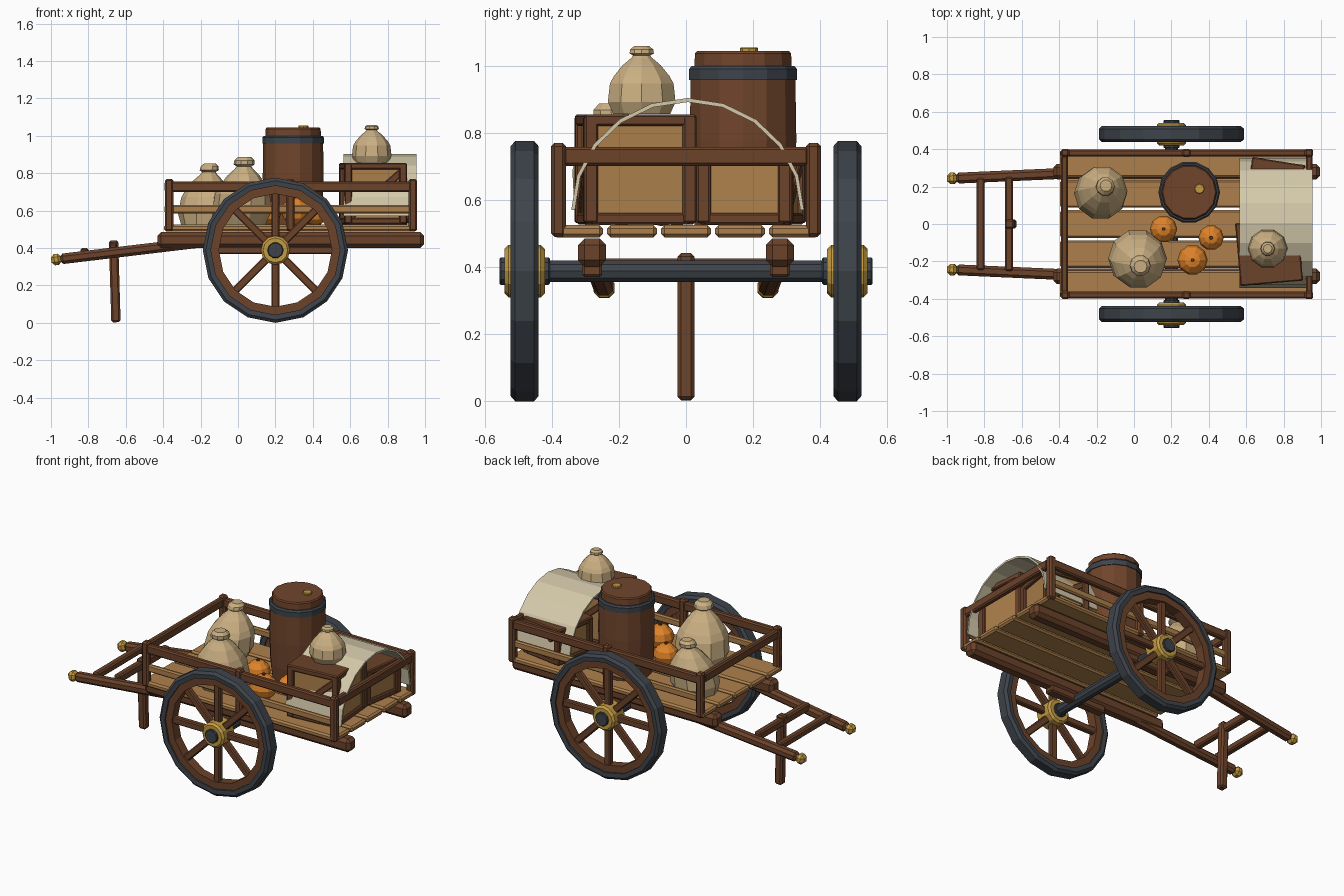
import bpy, bmesh, math
from mathutils import Matrix, Vector, Euler

if "Cube" in bpy.data.objects:
    bpy.data.objects.remove(bpy.data.objects["Cube"])


def material(name, r, g, b):
    lin = [((c / 255 + 0.055) / 1.055) ** 2.4 for c in (r, g, b)]
    m = bpy.data.materials.new(name)
    m.diffuse_color = (*lin, 1)
    m.use_nodes = True
    m.node_tree.nodes["Principled BSDF"].inputs["Base Color"].default_value = m.diffuse_color
    return m


DARK = material("dark_wood", 107, 66, 42)
LIGHT = material("light_wood", 174, 128, 76)
IRON = material("iron", 62, 68, 75)
BRASS = material("brass", 196, 156, 66)
SACK = material("sackcloth", 202, 175, 130)
CANVAS = material("canvas", 212, 201, 170)
ORANGE = material("orange_skin", 224, 132, 42)
BARREL = material("barrel_wood", 112, 69, 44)


def finish(name, bm, mat, matrix=None):
    if matrix is not None:
        bm.transform(matrix)
    bmesh.ops.recalc_face_normals(bm, faces=bm.faces)
    me = bpy.data.meshes.new(name)
    bm.to_mesh(me)
    bm.free()
    me.materials.append(mat)
    ob = bpy.data.objects.new(name, me)
    bpy.context.collection.objects.link(ob)
    return ob


def box(name, centre, size, mat, bevel=0.008, matrix=None):
    """Chamfered box; matrix is applied after placing it."""
    bm = bmesh.new()
    bmesh.ops.create_cube(bm, size=1)
    bm.transform(Matrix.Diagonal((*size, 1)))
    if bevel:
        bmesh.ops.bevel(bm, geom=bm.edges[:], offset=bevel, segments=1, affect='EDGES')
    bm.transform(Matrix.Translation(centre))
    return finish(name, bm, mat, matrix)


def bar(name, p, q, w, h, mat, bevel=0.008, matrix=None):
    """Chamfered bar from p to q, w wide and h high."""
    p, q = Vector(p), Vector(q)
    d = q - p
    m = Matrix.Translation((p + q) / 2) @ d.to_track_quat('X', 'Z').to_matrix().to_4x4()
    if matrix is not None:
        m = matrix @ m
    return box(name, (0, 0, 0), (d.length, w, h), mat, bevel, m)


def lathe(name, profile, n, mat, matrix=None, closed=False, lean=(0, 0)):
    """Turn (radius, z) points about z; lean shears the shape sideways with height."""
    bm = bmesh.new()
    rings = []
    for r, z in profile:
        if r == 0:
            rings.append([bm.verts.new((lean[0] * z, lean[1] * z, z))] * n)
        else:
            rings.append([bm.verts.new((r * math.cos(2 * math.pi * i / n) + lean[0] * z,
                                        r * math.sin(2 * math.pi * i / n) + lean[1] * z, z))
                          for i in range(n)])
    pairs = list(zip(rings, rings[1:]))
    if closed:
        pairs.append((rings[-1], rings[0]))
    for a, b in pairs:
        for i in range(n):
            j = (i + 1) % n
            bm.faces.new(list(dict.fromkeys((a[i], a[j], b[j], b[i]))))
    return finish(name, bm, mat, matrix)


def drum(name, r, z0, z1, n, mat, matrix=None, c=0.008):
    return lathe(name, [(0, z0), (r - c, z0), (r, z0 + c), (r, z1 - c), (r - c, z1), (0, z1)],
                 n, mat, matrix)


# Axle and wheels
AX = Matrix.Translation((0.2, 0, 0.388)) @ Matrix.Rotation(math.pi / 2, 4, 'X')
drum("axle", 0.034, -0.54, 0.54, 10, IRON, AX)
for s in (-1, 1):
    W = AX @ Matrix.Translation((0, 0, 0.481 * s))
    lathe("wheel_tyre", [(0.345, -0.04), (0.372, -0.042), (0.388, -0.028), (0.388, 0.028),
                         (0.372, 0.042), (0.345, 0.04)], 16, IRON, W, True)
    lathe("wheel_rim", [(0.302, -0.03), (0.348, -0.03), (0.348, 0.03), (0.302, 0.03)],
          16, DARK, W, True)
    for i in range(8):
        a = i * math.pi / 4
        bar("spoke", (0.05 * math.cos(a), 0.05 * math.sin(a), 0),
            (0.315 * math.cos(a), 0.315 * math.sin(a), 0), 0.042, 0.036, DARK, 0.006, W)
    drum("hub", 0.078, -0.06, 0.06, 12, BRASS, W, 0.012)
    drum("hub_cap", 0.043, -0.075, 0.075, 10, IRON, W, 0.004)

# Chassis beams, axle blocks and pulling shafts
for s in (-1, 1):
    box("chassis_beam", (0.282, 0.28 * s, 0.443), (1.425, 0.084, 0.085), DARK, 0.02)
    box("axle_block", (0.2, 0.28 * s, 0.395), (0.4, 0.06, 0.05), DARK)
    bar("shaft", (-0.95, 0.245 * s, 0.341), (-0.12, 0.282 * s, 0.44), 0.058, 0.056, DARK, 0.015)
    bar("shaft_tip", (-0.998, 0.243 * s, 0.335), (-0.945, 0.245 * s, 0.342), 0.062, 0.06, BRASS, 0.017)
box("shaft_crossbar", (-0.82, 0, 0.378), (0.042, 0.49, 0.042), DARK)
box("shaft_crossbar", (-0.668, 0, 0.4), (0.042, 0.5, 0.05), DARK)
box("prop_leg", (0, 0, 0), (0.05, 0.05, 0.438), DARK, 0.01,
    Matrix.Translation((-0.659, 0, 0.222)) @ Matrix.Rotation(-0.03, 4, 'Y'))

# Bed planks
for i in range(5):
    box("bed_plank", (0.28, (i - 2) * 0.161, 0.507), (1.35, 0.148, 0.036), LIGHT, 0.01)

# Fence: posts, side rails, slats and end rails
for s in (-1, 1):
    for x in (-0.368, 0.28, 0.935):
        box("fence_post", (x, 0.38 * s, 0.63), (0.046, 0.044, 0.28), DARK, 0.01)
    box("side_rail", (0.283, 0.38 * s, 0.727), (1.35, 0.036, 0.056), DARK)
    box("side_slat", (0.283, 0.38 * s, 0.607), (1.35, 0.026, 0.046), LIGHT)
for x in (-0.372, 0.937):
    box("end_rail", (x, 0, 0.73), (0.036, 0.73, 0.056), DARK)

# Barrel with iron band, lid and bung
B = Matrix.Translation((0.295, 0.17, 0))
lathe("barrel_body", [(0, 0.526), (0.148, 0.526), (0.158, 0.62), (0.163, 0.78), (0.16, 0.965),
                      (0.155, 0.995), (0, 0.995)], 14, BARREL, B)
lathe("barrel_band", [(0.15, 0.958), (0.165, 0.958), (0.165, 0.99), (0.157, 1.0), (0.14, 1.0)],
      14, IRON, B, True)
lathe("barrel_lid", [(0, 0.99), (0.149, 0.99), (0.147, 1.037), (0.141, 1.044), (0, 1.044)],
      14, BARREL, B)
drum("barrel_bung", 0.027, 1.03, 1.055, 8, BRASS, Matrix.Translation((0.35, 0.188, 0)), 0.003)

# Tied sacks
PROFILE = [(0, 0), (0.84, 0), (1, 0.18), (0.94, 0.45), (0.82, 0.56), (0.56, 0.72), (0.32, 0.82),
           (0.25, 0.86), (0.36, 0.89), (0.34, 0.95), (0.22, 1), (0, 1)]


def sack(x, y, z, r, h, dx, dy):
    lathe("sack", [(a * r, b * h) for a, b in PROFILE], 10, SACK,
          Matrix.Translation((x, y, z)), lean=(dx / h, dy / h))


sack(-0.185, 0.155, 0.525, 0.142, 0.327, 0.035, 0.05)
sack(0.015, -0.175, 0.525, 0.157, 0.362, 0.02, -0.052)
sack(0.715, -0.132, 0.856, 0.106, 0.203, 0, 0.0)

# Oranges with stems
for x, y, r in ((0.158, -0.027, 0.073), (0.313, -0.192, 0.081), (0.412, -0.073, 0.068)):
    M = Matrix.Translation((x, y, 0.523 + r * 0.9))
    lathe("orange", [(r * math.sin(k * math.pi / 6) if 0 < k < 6 else 0,
                      -0.92 * r * math.cos(k * math.pi / 6)) for k in range(7)], 10, ORANGE, M)
    drum("orange_stem", 0.01, r * 0.85, r * 0.92 + 0.01, 6, DARK, M, 0.002)


# Crates: light panels inside a dark frame, one brace on each side, dark lid
def crate(x, y, w, h, angle):
    M = Matrix.Translation((x, y, 0.526)) @ Matrix.Rotation(angle, 4, 'Z')
    e = w / 2 - 0.02
    box("crate_panels", (0, 0, h / 2), (w - 0.035, w - 0.035, h - 0.02), LIGHT, 0, M)
    box("crate_lid", (0, 0, h - 0.017), (w, w, 0.034), DARK, 0.006, M)
    for k in range(4):
        R = M @ Matrix.Rotation(k * math.pi / 2, 4, 'Z')
        box("crate_post", (e, e, h / 2), (0.042, 0.042, h - 0.01), DARK, 0.006, R)
        box("crate_base", (0, -e, 0.018), (w - 0.04, 0.034, 0.034), DARK, 0.006, R)
        if k % 2 == 0:
            bar("crate_brace", (-e, -e, 0.03), (e, -e, h - 0.04), 0.026, 0.036, DARK, 0.004, R)


crate(0.722, -0.15, 0.335, 0.329, math.radians(5))
crate(0.752, 0.195, 0.285, 0.225, math.radians(-9))

# Arched canvas cover
bm = bmesh.new()
rows = []
for i in range(11):
    a = math.pi * i / 10
    y, z = math.cos(a), math.sin(a)
    rows.append([bm.verts.new((x, 0.005 + ry * y, 0.57 + rz * z))
                 for x, ry, rz in ((0.565, 0.347, 0.334), (0.955, 0.347, 0.334),
                                   (0.955, 0.336, 0.322), (0.565, 0.336, 0.322))])
for a, b in zip(rows, rows[1:]):
    for k in range(4):
        bm.faces.new((a[k], a[(k + 1) % 4], b[(k + 1) % 4], b[k]))
bm.faces.new(rows[0])
bm.faces.new(rows[-1])
finish("canvas_cover", bm, CANVAS)
